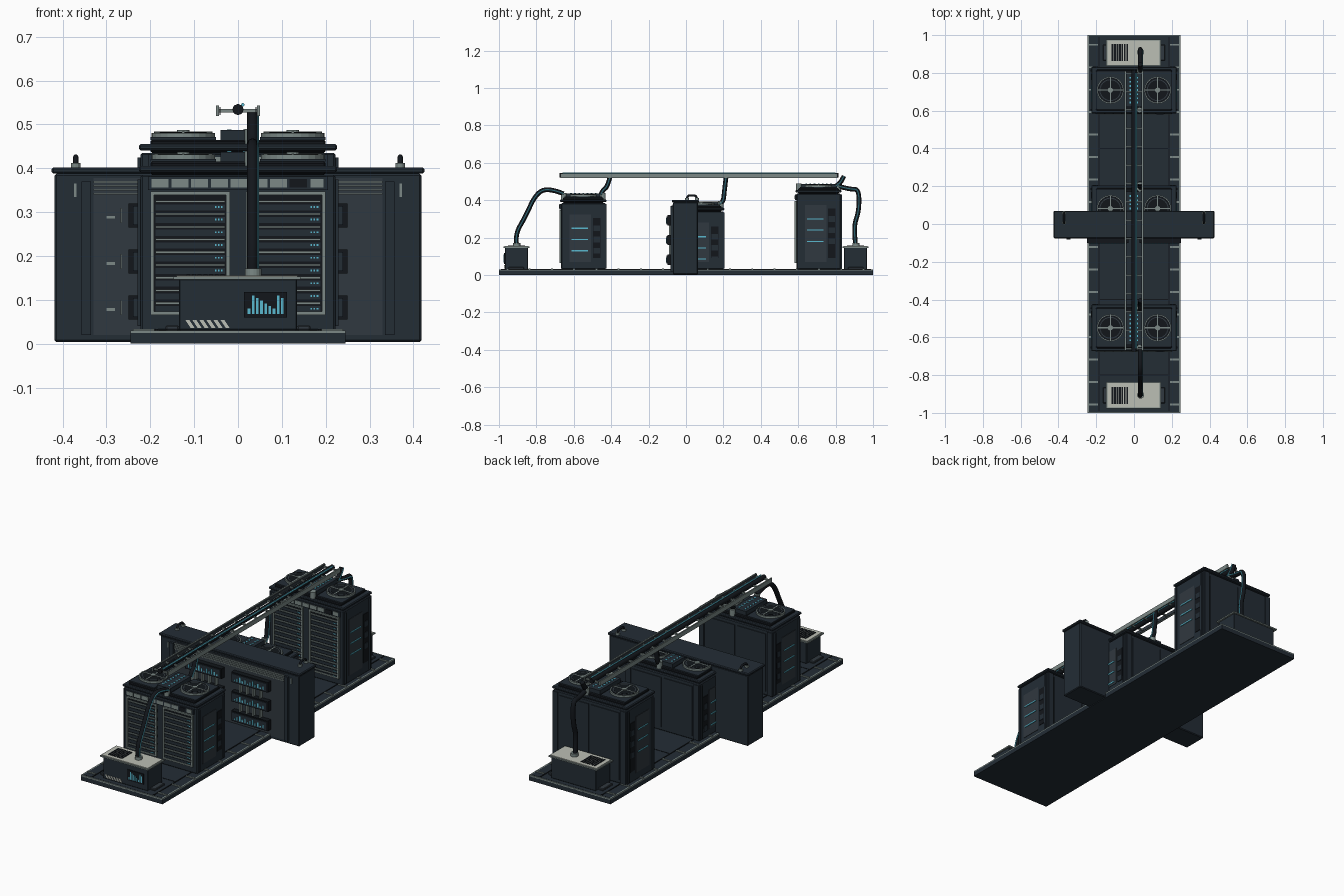
import bpy, bmesh
from math import pi
from mathutils import Matrix, Vector

if "Cube" in bpy.data.objects:
    bpy.data.objects.remove(bpy.data.objects["Cube"])


def material(name, rgb):
    m = bpy.data.materials.new(name)
    m.use_nodes = True
    m.diffuse_color = (*rgb, 1)
    m.node_tree.nodes["Principled BSDF"].inputs["Base Color"].default_value = (*rgb, 1)
    return m


NAVY, BLACK, METAL, CREAM, CYAN, SLATE = range(6)
MATS = [material("navy panel", (.017, .026, .036)), material("near black", (.006, .008, .011)),
        material("grey metal", (.2, .25, .24)), material("cream", (.5, .52, .46)),
        material("cyan light", (.1, .48, .62)), material("dark slate", (.03, .04, .05))]


class Part:
    """Collects simple solids into one named object."""

    def __init__(self, name):
        self.name, self.bm = name, bmesh.new()

    def paint(self, verts, mat):
        for f in {f for v in verts for f in v.link_faces}:
            f.material_index = mat

    def box(self, x, y, z, mat, shear=0):
        size = Vector((x[1] - x[0], y[1] - y[0], z[1] - z[0]))
        mid = Vector((x[0] + x[1], y[0] + y[1], z[0] + z[1])) / 2
        vs = bmesh.ops.create_cube(self.bm, size=1, matrix=Matrix.Translation(mid) @ Matrix.Diagonal((*size, 1)))["verts"]
        for v in vs:
            if v.co.z > mid.z:
                v.co.x += shear
        self.paint(vs, mat)

    def pair(self, x, y, z, mat):
        self.box(x, y, z, mat)
        self.box((-x[1], -x[0]), y, z, mat)

    def disc(self, x, y, z, r, mat, sides=24):
        m = Matrix.Translation((x, y, (z[0] + z[1]) / 2))
        vs = bmesh.ops.create_cone(self.bm, cap_ends=True, segments=sides, radius1=r, radius2=r,
                                   depth=z[1] - z[0], matrix=m)["verts"]
        self.paint(vs, mat)

    def done(self, bevel=0):
        me = bpy.data.meshes.new(self.name)
        self.bm.to_mesh(me)
        self.bm.free()
        for m in MATS:
            me.materials.append(m)
        ob = bpy.data.objects.new(self.name, me)
        bpy.context.collection.objects.link(ob)
        if bevel:
            b = ob.modifiers.new("bevel", "BEVEL")
            b.width, b.segments = bevel, 1
        return ob


def cable(name, points, r, mat):
    cu = bpy.data.curves.new(name, "CURVE")
    cu.dimensions, cu.bevel_depth, cu.bevel_resolution, cu.use_fill_caps = "3D", r, 2, True
    s = cu.splines.new("NURBS")
    s.points.add(len(points) - 1)
    for p, co in zip(s.points, points):
        p.co = (*co, 1)
    s.order_u, s.use_endpoint_u, s.resolution_u = 3, True, 5
    cu.materials.append(MATS[mat])
    ob = bpy.data.objects.new(name, cu)
    bpy.context.collection.objects.link(ob)
    for p in cu.splines:
        p.use_smooth = True


def cabinet(tag, y0, top):
    y1 = y0 + .247
    yc = (y0 + y1) / 2
    body = Part(tag + "_body")
    body.box((-.222, .222), (y0 + .006, y1 - .004), (.03, top), NAVY)
    body.box((-.226, .226), (y0, y1), (top + .006, top + .02), NAVY)
    body.box((-.2, .2), (y0 + .015, y1 - .015), (top, top + .03), BLACK)
    body.done(.004)

    # Two rack doors with slats and indicator lights
    racks = Part(tag + "_rack_doors")
    z0, z1 = .065, top - .038
    for a, b in ((-.2, -.018), (.018, .2)):
        racks.box((a, b), (y0 + .003, y0 + .01), (z0, z1), BLACK)
        for e in (a, b - .009):
            racks.box((e, e + .009), (y0 - .004, y0 + .01), (z0, z1), METAL)
        for e in (z0, z1 - .008):
            racks.box((a, b), (y0 - .004, y0 + .01), (e, e + .008), METAL)
        z = z1 - .025
        while z > z0 + .012:
            racks.box((a + .012, b - .012), (y0 - .002, y0 + .01), (z, z + .005), METAL)
            racks.box((a + .012, b - .012), (y0, y0 + .01), (z - .018, z - .004), NAVY)
            for k in range(3):
                x = b - .035 + k * .007
                racks.box((x, x + .004), (y0 - .003, y0 + .01), (z - .012, z - .008), CYAN)
            z -= .029
    racks.done()

    # Header strip with blank tiles and a small plate
    head = Part(tag + "_header")
    head.box((-.205, .205), (y0 - .002, y0 + .01), (top - .034, top - .004), NAVY)
    for k in range(8):
        x = -.197 + k * .045
        head.box((x, x + .039), (y0 - .005, y0 + .01), (top - .029, top - .009), METAL if k < 7 else BLACK)
    head.box((.165, .195), (y0 - .005, y0 + .01), (top - .029, top - .009), METAL)
    head.done()

    # Side panels with light bars and vent slots, rear doors
    skin = Part(tag + "_side_and_rear_panels")
    skin.pair((.22, .224), (y0 + .05, y0 + .165), (.07, top - .06), SLATE)
    skin.pair((.22, .225), (y0 + .175, y0 + .215), (.09, top - .08), BLACK)
    for k in range(3):
        z = top - .135 - k * .06
        skin.pair((.22, .228), (y0 + .062, y0 + .15), (z - .003, z + .003), CYAN)
        skin.pair((.22, .227), (y0 + .178, y0 + .212), (z - .015, z + .015), NAVY)
    for y in (y0 + .015, y1 - .025):
        skin.pair((.22, .229), (y, y + .01), (.04, top - .01), NAVY)
    skin.pair((.006, .18), (y1 - .006, y1), (.05, top - .02), NAVY)
    skin.pair((.19, .22), (y1 - .006, y1 + .002), (.035, top - .005), NAVY)
    skin.done()

    # Rooftop fans and light console
    fans = Part(tag + "_roof_fans")
    for s in (-1, 1):
        x, z = s * .125, top + .03
        fans.box((x - .075, x + .075), (yc - .1, yc + .1), (z, z + .006), NAVY)
        fans.disc(x, yc, (z, z + .016), .072, METAL)
        fans.disc(x, yc, (z + .01, z + .0165), .067, BLACK)
        fans.disc(x, yc, (z + .01, z + .0172), .058, SLATE)
        fans.disc(x, yc, (z + .01, z + .018), .053, BLACK)
        fans.box((x - .067, x + .067), (yc - .003, yc + .003), (z, z + .019), METAL)
        fans.box((x - .003, x + .003), (yc - .067, yc + .067), (z, z + .019), METAL)
        fans.disc(x, yc, (z, z + .022), .014, METAL, 12)
    fans.box((-.04, .04), (yc - .09, yc + .09), (top + .02, top + .052), NAVY)
    for s in (-.02, .016):
        for k in range(7):
            y = yc - .07 + k * .022
            fans.box((s - .005, s + .005), (y, y + .009), (top + .05, top + .054), CYAN)
    for y in (yc - .105, yc + .105):
        fans.disc(.03, y, (top + .015, top + .055), .015, METAL, 12)
    fans.done()


def control_box(tag, yc, front):
    b = Part(tag + "_body")
    y0, y1 = yc - .062, yc + .062
    b.box((-.135, .135), (y0, y1), (.03, .148), NAVY)
    b.pair((.135, .165), (y0 + .02, y1 - .02), (.03, .042), SLATE)
    b.done(.003)
    d = Part(tag + "_lid_and_details")
    d.box((-.147, .143), (y0 - .008, y1 + .008), (.146, .153), METAL)
    d.box((-.14, .136), (y0 - .002, y1 + .002), (.15, .156), CREAM)
    for k in range(7):
        x = -.118 + k * .013
        d.box((x, x + .009), (yc - .045, yc + .045), (.15, .158), BLACK)
    d.disc(.035, yc + .002, (.15, .172), .019, METAL, 16)
    if front:
        # Display with bar graph, hazard hatch
        d.box((.014, .112), (y0 - .004, y0), (.06, .118), BLACK)
        for k in range(9):
            x = .022 + k * .0095
            h = .012 + .006 * (k * 5 % 6)
            d.box((x, x + .006), (y0 - .006, y0), (.068, .068 + h), CYAN)
        for k in range(6):
            x = -.108 + k * .016
            d.box((x, x + .009), (y0 - .003, y0), (.036, .054), CREAM, -.012)
    d.done()


# Base slab with edge rails and cross dashes
base = Part("base_slab")
base.box((-.245, .245), (-1, 1), (0, .024), NAVY)
base.box((-.237, .237), (-.993, .993), (.02, .03), NAVY)
base.pair((.237, .245), (-1, 1), (.022, .03), METAL)
for y in (-1, .995):
    base.box((-.245, .245), (y, y + .005), (.022, .03), METAL)
for k in range(17):
    y = -.955 + k * .119
    base.pair((.19, .24), (y - .005, y + .005), (.025, .034), METAL)
base.pair((.182, .188), (-.99, .99), (.025, .033), BLACK)
for k in range(5):
    y = -.8 + k * .4
    base.box((-.18, .18), (y - .002, y + .002), (.025, .0315), BLACK)
base.done()

cabinet("front_cabinet", -.673, .385)
cabinet("middle_cabinet", -.042, .34)
cabinet("rear_cabinet", .585, .435)
control_box("front_control_box", -.907, True)
control_box("rear_control_box", .907, False)

# Cross wall
wall = Part("cross_wall")
wall.box((-.418, .418), (-.07, .064), (.004, .388), NAVY)
wall.box((-.425, .425), (-.076, .07), (.388, .402), NAVY)
wall.done(.004)
trim = Part("cross_wall_trim")
trim.pair((.335, .357), (-.082, -.06), (.02, .37), NAVY)
trim.box((-.33, .33), (-.073, -.06), (.02, .378), SLATE)
for k in range(4):
    z = .34 + k * .009
    trim.box((-.33, .33), (-.078, -.06), (z, z + .004), METAL)
trim.pair((.368, .374), (-.073, -.06), (.335, .365), METAL)
trim.done()

# Wall modules, linked by short pipes
mods = Part("wall_modules")
for row in range(3):
    z = .055 + row * .105
    mods.pair((.03, .25), (-.1, -.06), (z, z + .055), BLACK)
    mods.pair((.036, .24), (-.104, -.06), (z + .006, z + .049), NAVY)
    mods.box((-.268, -.264), (-.078, -.06), (z + .01, z + .045), METAL)
    mods.box((-.3, -.28), (-.076, -.06), (z + .02, z + .026), METAL)
    for k in range(12):
        h = .008 + .005 * (k * 7 % 5)
        x = .05 + k * .0155
        mods.pair((x, x + .007), (-.106, -.06), (z + .012, z + .012 + h), CYAN)
    for k in range(4):
        x = .07 + k * .04
        if row < 2:
            mods.pair((x, x + .008), (-.092, -.06), (z + .05, z + .11), METAL)
mods.done()

# Carry handles on the wall
for side, s in (("left", 1), ("right", -1)):
    feet = Part(side + "_handle_feet")
    for y in (.006, .058):
        feet.disc(s * .37, y, (.4, .412), .011, METAL, 12)
    feet.done()
    cable(side + "_handle", [(s * .37, .004, .405), (s * .37, .008, .426), (s * .37, .032, .426),
                             (s * .37, .056, .424), (s * .37, .06, .405)], .006, BLACK)

# Overhead cable ladder
tray = Part("overhead_ladder")
tray.pair((.043, .05), (-.67, .81), (.519, .543), METAL)
tray.pair((.04, .0425), (-.67, .81), (.522, .54), SLATE)
for k in range(16):
    y = -.66 + k * .0972
    tray.box((-.045, .045), (y - .004, y + .004), (.527, .535), METAL)
tray.done()
cable("ladder_trunk_cable", [(0, -.675, .534), (0, 0, .534), (0, .815, .534)], .013, BLACK)
cable("ladder_light_strand", [(.011, -.66, .545), (.011, 0, .545), (.011, .8, .545)], .004, CYAN)

# Feed and drop cables, each with a light strand
X = .033
RUNS = {
    "front_feed": [(-.905, .16), (-.915, .215), (-.86, .31), (-.8, .44), (-.73, .465), (-.655, .435)],
    "rear_feed": [(.907, .16), (.895, .26), (.925, .34), (.925, .46), (.88, .457), (.815, .475)],
    "front_drop": [(-.405, .53), (-.42, .47), (-.445, .455), (-.455, .43)],
    "middle_drop": [(.215, .53), (.205, .45), (.2, .39), (.18, .38)],
    "rear_drop": [(.845, .53), (.83, .5), (.815, .485), (.8, .475)],
}
for name, run in RUNS.items():
    cable(name + "_cable", [(X, y, z) for y, z in run], .0125, BLACK)
    cable(name + "_strand", [(X + .011, y, z) for y, z in run], .0035, CYAN)
